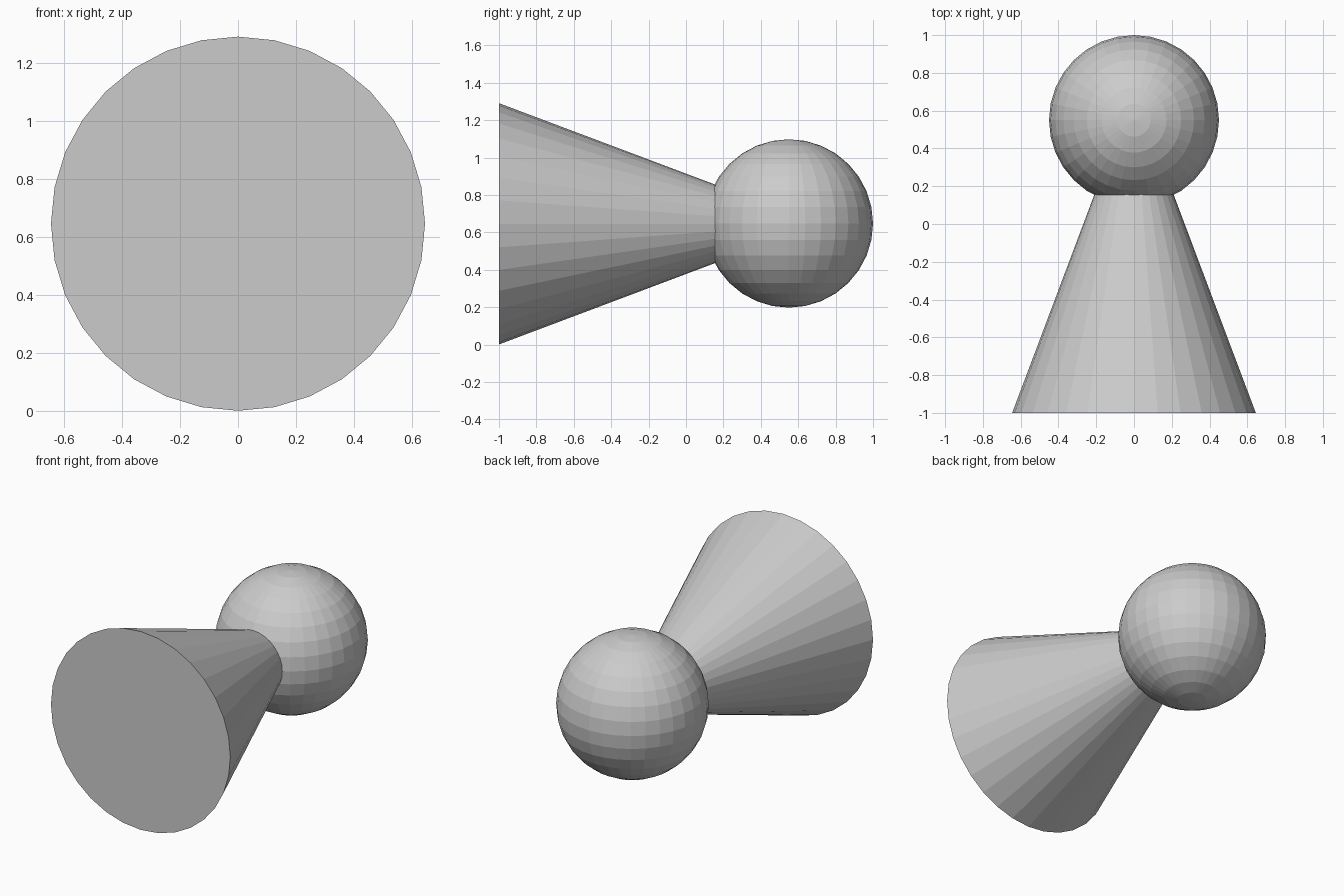
import bpy
from math import pi

if "Cube" in bpy.data.objects:
    bpy.data.objects.remove(bpy.data.objects["Cube"])

AXIS_Z = 0.646     # height of the shared axis
BASE_Y = -1.0
CONE_LENGTH = 1.713
BALL_RADIUS = 0.45

# cone body lying along y, closed base to the front, tip buried in the ball
bpy.ops.mesh.primitive_cone_add(
    vertices=32, radius1=0.645, radius2=0, depth=CONE_LENGTH,
    location=(0, BASE_Y + CONE_LENGTH / 2, AXIS_Z), rotation=(-pi / 2, 0, 0))
bpy.context.object.name = "cone_body"

# faceted ball head at the back
bpy.ops.mesh.primitive_uv_sphere_add(
    segments=32, ring_count=16, radius=BALL_RADIUS,
    location=(0, 1.0 - BALL_RADIUS, AXIS_Z + 0.002))
bpy.context.object.name = "ball_head"
